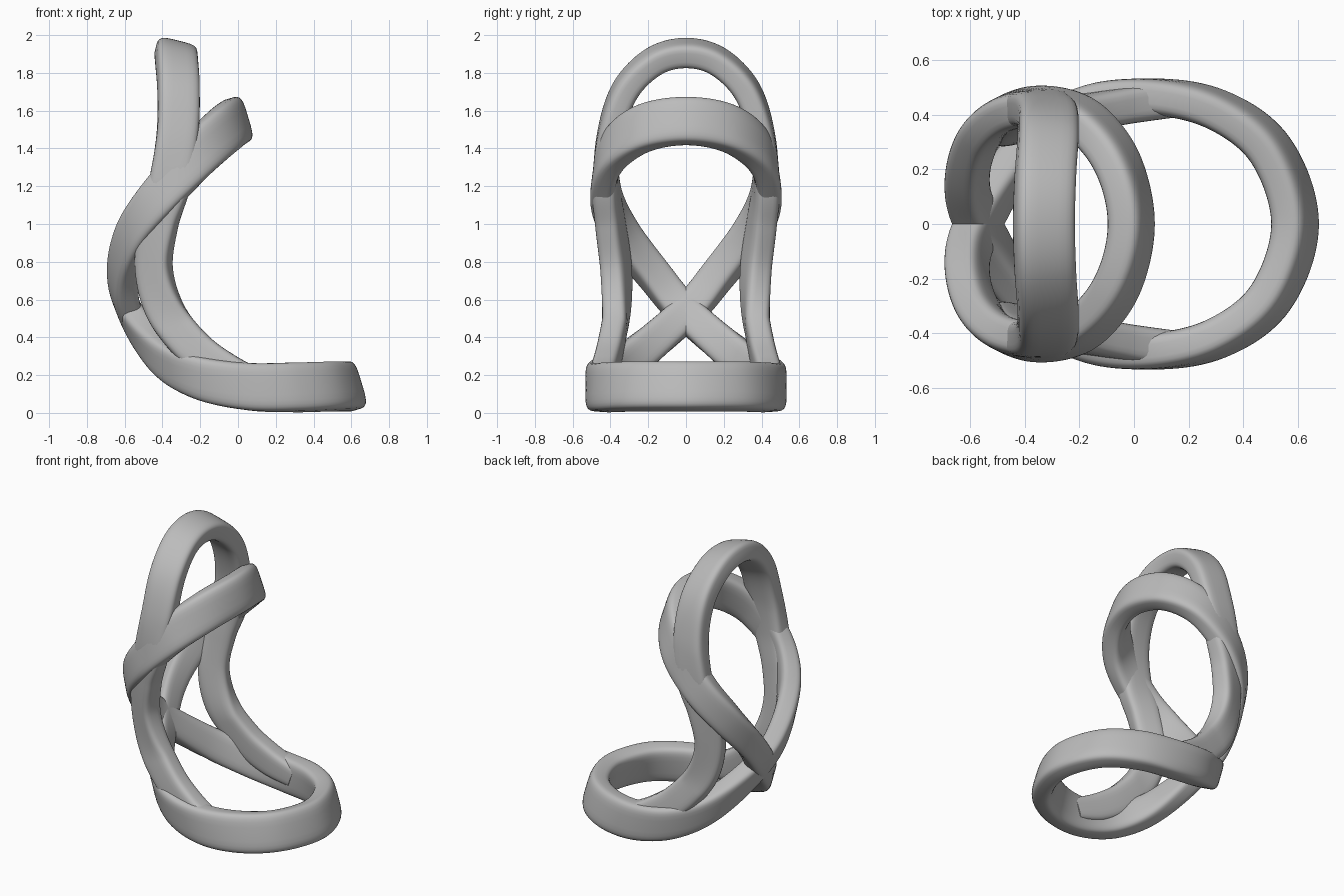
import bpy
import math
from mathutils import Vector

cube = bpy.data.objects.get("Cube")
if cube:
    bpy.data.objects.remove(cube, do_unlink=True)

GREY = (0.5, 0.5, 0.5, 1)
grey = bpy.data.materials.new("plain grey")
grey.use_nodes = True
grey.diffuse_color = GREY
grey.node_tree.nodes["Principled BSDF"].inputs["Base Color"].default_value = GREY


def mirrored(half):
    """Other half of a path, walked back, without the shared end points."""
    return [(x, -y, z, w) for x, y, z, w in half[-2::-1]]


def smooth_path(points, closed, steps=12):
    """Catmull-Rom interpolation of position and band width."""
    pts = [Vector(p) for p in points]
    n = len(pts)
    pick = (lambda i: pts[i % n]) if closed else (lambda i: pts[max(0, min(n - 1, i))])
    path = []
    for i in range(n if closed else n - 1):
        a, b, c, d = (pick(i + k) for k in (-1, 0, 1, 2))
        for s in range(steps):
            t = s / steps
            path.append(b + (c - a) * t / 2 + (a * 2 - b * 5 + c * 4 - d) * t**2 / 2
                        + (b * 3 - a - c * 3 + d) * t**3 / 2)
    if not closed:
        path.append(pts[-1])
    return path


def rounded_section(sides=28, power=0.48):
    """Unit rounded rectangle."""
    section = []
    for i in range(sides):
        a = 2 * math.pi * (i + 0.5) / sides
        c, s = math.cos(a), math.sin(a)
        section.append((math.copysign(abs(c)**power, c), math.copysign(abs(s)**power, s)))
    return section


def sweep_band(name, points, outward, thickness, closed):
    """Sweep a flat rounded band whose broad face follows the outward rule."""
    path = smooth_path(points, closed)
    section = rounded_section()
    n, m = len(path), len(section)
    verts, faces = [], []
    for i, p in enumerate(path):
        ahead = path[(i + 1) % n] if closed else path[min(i + 1, n - 1)]
        behind = path[i - 1] if closed else path[max(i - 1, 0)]
        tangent = (ahead - behind).to_3d().normalized()
        normal = outward(p)
        normal = (normal - tangent * normal.dot(tangent)).normalized()
        across = tangent.cross(normal)
        for u, v in section:
            verts.append(p.to_3d() + across * u * p.w / 2 + normal * v * thickness / 2)
    for i in range(n if closed else n - 1):
        j = (i + 1) % n
        for k in range(m):
            l = (k + 1) % m
            faces.append((i * m + k, i * m + l, j * m + l, j * m + k))
    if not closed:
        faces.append(tuple(reversed(range(m))))
        faces.append(tuple(range((n - 1) * m, n * m)))
    mesh = bpy.data.meshes.new(name)
    mesh.from_pydata(verts, [], faces)
    mesh.materials.append(grey)
    obj = bpy.data.objects.new(name, mesh)
    bpy.context.collection.objects.link(obj)
    bpy.ops.object.select_all(action="DESELECT")
    obj.select_set(True)
    bpy.context.view_layer.objects.active = obj
    bpy.ops.object.shade_smooth_by_angle(angle=math.radians(50))
    return obj


def ring_outward(p):
    reach = p.x - (0.08 - 0.25 * p.z)
    return Vector((reach, p.y, 0.3 * reach))


def arch_outward(p):
    lift = max(p.z - 1.25, 0) * 0.6
    return Vector((min(p.x + 0.33, 0) * 1.3 + lift * 0.25, p.y, lift))


# Figure-eight band: base ring, crossing at the back, upper ring
base_half = [(0.59, 0, 0.14, 0.26), (0.5, 0.27, 0.14, 0.26), (0.3, 0.42, 0.135, 0.26),
             (0.05, 0.465, 0.14, 0.25), (-0.2, 0.42, 0.19, 0.23), (-0.4, 0.27, 0.3, 0.2)]
crossing = [(-0.57, 0, 0.53, 0.18)]
upper_half = [(-0.61, -0.17, 0.73, 0.18), (-0.55, -0.34, 0.95, 0.2),
              (-0.41, -0.425, 1.15, 0.22), (-0.22, -0.4, 1.36, 0.24),
              (-0.07, -0.24, 1.5, 0.25), (-0.01, 0, 1.545, 0.25)]
half_loop = base_half + crossing + upper_half
sweep_band("seat_and_back_loop", half_loop + mirrored(half_loop)[:-1],
           ring_outward, 0.135, True)

# Tall arch: runs from inside the base ring up over the top
arch_half = [(0.12, 0.455, 0.15, 0.15), (-0.06, 0.43, 0.22, 0.19), (-0.23, 0.4, 0.34, 0.2),
             (-0.38, 0.37, 0.53, 0.2), (-0.445, 0.37, 0.76, 0.19), (-0.42, 0.4, 1, 0.2),
             (-0.36, 0.425, 1.22, 0.22), (-0.32, 0.4, 1.48, 0.22),
             (-0.315, 0.32, 1.71, 0.22), (-0.325, 0.17, 1.86, 0.22), (-0.33, 0, 1.905, 0.22)]
sweep_band("tall_arch", arch_half + mirrored(arch_half), arch_outward, 0.135, False)
